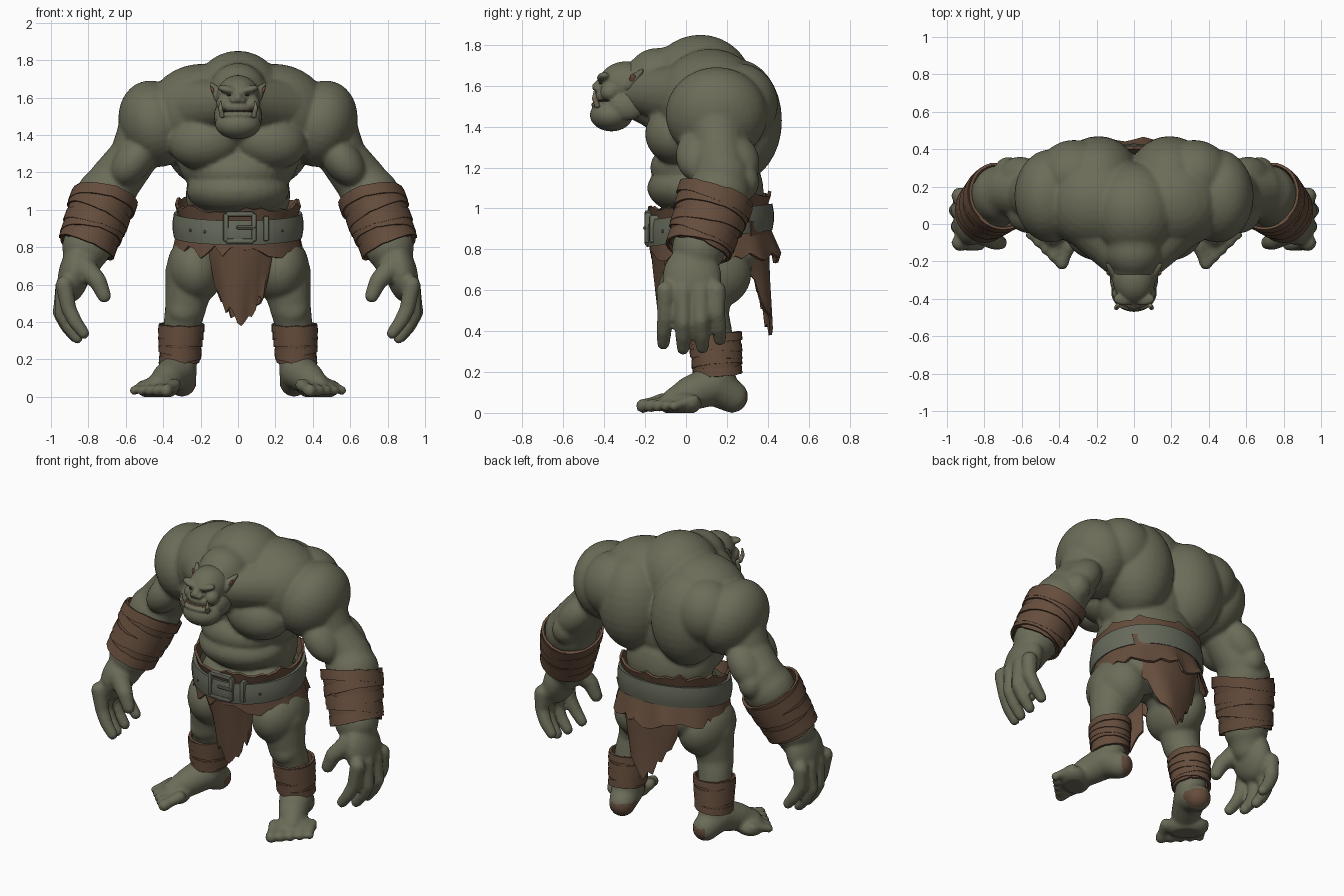
import bpy, bmesh, math, random
from mathutils import Vector, Matrix

random.seed(4)
if "Cube" in bpy.data.objects:
    bpy.data.objects.remove(bpy.data.objects["Cube"])


def material(name, color):
    mat = bpy.data.materials.new(name)
    mat.use_nodes = True
    mat.diffuse_color = (*color, 1)
    mat.node_tree.nodes["Principled BSDF"].inputs["Base Color"].default_value = (*color, 1)
    return mat


SKIN = material("olive skin", (.15, .15, .1))
LEATHER = material("brown leather", (.13, .074, .045))
BELT = material("grey green belt", (.13, .14, .102))
DARK = material("dark brown mouth", (.07, .045, .032))
TOOTH = material("dull ivory", (.19, .165, .115))
EAR = material("reddish inner ear", (.14, .07, .045))


def finish(name, bm, mats, modifiers=(), angle=40):
    """Turn a bmesh into an object, apply its modifiers and shade it."""
    mesh = bpy.data.meshes.new(name)
    bm.to_mesh(mesh)
    bm.free()
    ob = bpy.data.objects.new(name, mesh)
    bpy.context.collection.objects.link(ob)
    for mat in mats:
        mesh.materials.append(mat)
    for kind, settings in modifiers:
        mod = ob.modifiers.new(kind.lower(), kind)
        for key, value in settings.items():
            setattr(mod, key, value)
    bpy.ops.object.select_all(action='DESELECT')
    ob.select_set(True)
    bpy.context.view_layer.objects.active = ob
    if modifiers:
        bpy.ops.object.convert(target='MESH')
    bpy.ops.object.shade_smooth_by_angle(angle=math.radians(angle))
    return ob


MIRROR = ('MIRROR', {"use_mirror_merge": False})


def sculpt(voxel, smooth):
    return [MIRROR, ('REMESH', {"mode": 'VOXEL', "voxel_size": voxel}),
            ('SMOOTH', {"factor": .5, "iterations": smooth})]


def blob(bm, center, radii, turn=0, axis='Y'):
    matrix = (Matrix.Translation(center) @ Matrix.Rotation(math.radians(turn), 4, axis)
              @ Matrix.Diagonal((*radii, 1)))
    n = 16 if max(radii) > .1 else 8
    bmesh.ops.create_uvsphere(bm, u_segments=2 * n, v_segments=n, radius=1, matrix=matrix)


def limb(bm, *joints):
    """Spheres at the joints (x, y, z, radius), linked by tapered tubes."""
    for x, y, z, r in joints:
        blob(bm, (x, y, z), (r, r, r))
    for a, b in zip(joints, joints[1:]):
        p, q = Vector(a[:3]), Vector(b[:3])
        turn = (q - p).to_track_quat('Z', 'Y').to_matrix().to_4x4()
        bmesh.ops.create_cone(bm, cap_ends=True, segments=20, radius1=a[3], radius2=b[3],
                              depth=(q - p).length,
                              matrix=Matrix.Translation((p + q) / 2) @ turn)


def sheet(name, mat, nu, nv, f, closed=False, thick=.02, mirror=False):
    """Thick surface through the points f(column, u, v)."""
    bm = bmesh.new()
    cols = nu if closed else nu + 1
    grid = [[bm.verts.new(f(i, i / nu, j / nv)) for j in range(nv + 1)] for i in range(cols)]
    for i in range(nu):
        a, b = grid[i], grid[(i + 1) % cols]
        for j in range(nv):
            bm.faces.new((a[j], b[j], b[j + 1], a[j + 1]))
    mods = [('SOLIDIFY', {"thickness": thick, "offset": 0})]
    return finish(name, bm, [mat], mods + [MIRROR] * mirror)


# Torso: traps, shoulder blades, lats, shoulders, chest, belly, hips
body = bmesh.new()
blob(body, (0, .07, 1.59), (.25, .26, .26))
blob(body, (.2, .12, 1.53), (.29, .26, .25), 8)
blob(body, (.32, .26, 1.51), (.2, .19, .2), 15)
blob(body, (.19, .25, 1.43), (.22, .22, .3))
blob(body, (.445, .15, 1.46), (.19, .25, .235), 18)
blob(body, (.17, -.04, 1.365), (.2, .16, .15), 8)
blob(body, (0, .12, 1.3), (.33, .24, .28))
blob(body, (0, .03, 1.2), (.25, .205, .14))
blob(body, (0, .06, 1.1), (.275, .25, .14))
blob(body, (0, .16, 1.08), (.28, .22, .25))
blob(body, (0, .12, .88), (.3, .25, .16))
blob(body, (.13, .22, .78), (.15, .14, .14))

# Broad neck, throat and the muscles running down to the shoulders
limb(body, (0, .02, 1.62, .2), (0, -.14, 1.63, .155), (0, -.27, 1.585, .115))
limb(body, (0, -.05, 1.48, .15), (0, -.2, 1.53, .115))
limb(body, (.24, .02, 1.55, .16), (.04, -.2, 1.57, .115))

# Arm with biceps, triceps and elbow
limb(body, (.5, .15, 1.4, .15), (.56, .16, 1.28, .13), (.66, .18, 1.15, .14),
     (.71, .16, 1.07, .157), (.81, .06, .8, .13), (.84, .04, .7, .1))
blob(body, (.56, .07, 1.26), (.1, .12, .15), -38)
blob(body, (.61, .24, 1.22), (.1, .12, .16), -38)
blob(body, (.67, .28, 1.13), (.08, .08, .09))

# Hand: palm, four relaxed fingers, thumb
blob(body, (.875, .03, .66), (.085, .145, .16), -12)
for y, drop, bend in ((-.1, 0, .045), (-.013, .025, .01), (.073, .02, 0), (.15, -.02, .02)):
    limb(body, (.93, y, .6, .046), (.95 - bend, y, .47 - drop, .041),
         (.915 - bend, y * 1.08, .4 - drop, .038), (.87 - bend, y * 1.1, .34 - drop, .032))
limb(body, (.83, -.04, .7, .065), (.75, -.09, .62, .048), (.715, -.1, .54, .038))

# Leg: thigh, knee, shin, calf
limb(body, (.17, .1, .82, .15), (.25, .1, .66, .14), (.28, .1, .48, .11),
     (.3, .13, .38, .1), (.31, .15, .2, .092), (.31, .16, .12, .09))
blob(body, (.23, .11, .68), (.15, .21, .18), 8)
blob(body, (.29, .06, .46), (.085, .07, .08))

# Foot, splayed outwards, with five toes
limb(body, (.3, .225, .08, .08), (.325, .13, .135, .1),
     (.38, .02, .095, .085), (.43, -.06, .06, .062))
blob(body, (.43, -.03, .045), (.13, .09, .06), 40, 'Z')
for k in range(5):
    t = k / 4
    tip = Vector((.385 + .17 * t, -.21 + .15 * t, .034))
    base = tip + Vector((-.045, .1, .03))
    r = .036 - .01 * t
    limb(body, (*base, r), (*tip.lerp(base, .4), r * .85), (*tip, r))

skin = finish("body", body, [SKIN, LEATHER], sculpt(.0125, 4), 60)
for v in skin.data.vertices:
    v.co.z = max(v.co.z, 0)
for p in skin.data.polygons:  # worn heels
    c = p.center
    if c.z < .1 and c.y - (abs(c.x) - .29) > .245 and abs(c.x) < .4:
        p.material_index = 1

# Head: skull, brow, cheeks, nose, muzzle, heavy jaw, ears
head = bmesh.new()
blob(head, (0, -.29, 1.605), (.115, .14, .115))
blob(head, (.05, -.4, 1.64), (.062, .036, .022), -14)
blob(head, (.072, -.37, 1.57), (.045, .05, .045))
limb(head, (0, -.41, 1.63, .016), (0, -.435, 1.595, .025))
blob(head, (.024, -.43, 1.585), (.018, .02, .016))
blob(head, (0, -.375, 1.55), (.09, .07, .035))
blob(head, (0, -.365, 1.457), (.122, .105, .08))
blob(head, (0, -.42, 1.508), (.1, .045, .018))
blob(head, (.085, -.29, 1.5), (.045, .09, .07))
limb(head, (.1, -.28, 1.6, .028), (.115, -.25, 1.635, .026), (.145, -.215, 1.675, .009))
finish("head", head, [SKIN], sculpt(.007, 2), 60)

face = bmesh.new()
blob(face, (0, -.388, 1.528), (.095, .067, .008))
blob(face, (.045, -.413, 1.614), (.016, .012, .006))
finish("mouth_and_eyes", face, [DARK], [MIRROR])

ears = bmesh.new()
blob(ears, (.132, -.26, 1.632), (.009, .016, .03), 25)
finish("inner_ears", ears, [EAR], [MIRROR])

teeth = bmesh.new()
limb(teeth, (.085, -.435, 1.505, .014), (.094, -.448, 1.54, .012), (.092, -.446, 1.58, .004))
finish("tusks", teeth, [TOOTH], [MIRROR])


# Wrappings: a sleeve with tilted overlapping strips
def wraps(name, top, bottom, top_r, bottom_r, strips):
    top, bottom = Vector(top), Vector(bottom)
    axis = (bottom - top).normalized()
    side = Vector((0, 1, 0)).cross(axis).normalized()
    across = axis.cross(side)

    def ring(a, t, grow):
        r = Vector(top_r).lerp(Vector(bottom_r), t) * grow
        return top.lerp(bottom, t) + side * math.cos(a) * r.x + across * math.sin(a) * r.y

    rag = [random.uniform(-.02, .02) for _ in range(32)]
    sheet(name + "_sleeve", LEATHER, 32, 6, lambda i, u, v: ring(
        math.tau * u, v + rag[i % 32] * (1 - 2 * v), 1), True, .015, True)
    for k in range(strips):
        tilt, phase = random.uniform(.04, .09), random.uniform(0, math.tau)
        mid, half = (k + .5) / strips, .52 / strips
        sheet(f"{name}_strip_{k + 1}", LEATHER, 32, 3, lambda i, u, v: ring(
            math.tau * u, mid + half * (2 * v - 1) + tilt * math.sin(math.tau * u + phase)
            + rag[i % 32] * .5, 1.03 + .04 * v), True, .014, True)


wraps("forearm_wraps", (.715, .15, 1.065), (.81, .06, .8), (.167, .18), (.142, .148), 5)
wraps("shin_wraps", (.303, .14, .385), (.312, .155, .19), (.112, .122), (.099, .107), 5)


# Belt, ragged waistband and skirt follow one tilted waist ring
def waist(u, grow, z):
    a = math.tau * u
    y = .115 - (.285 + grow) * math.cos(a)
    return Vector(((.32 + grow) * math.sin(a), y, z + .14 * (y - .115)))


def skirt_point(i, u, v):
    back = (1 - math.cos(math.tau * u)) / 2
    flare = v * back * (.05 + .014 * math.sin(u * 70))
    return waist(u, flare, .88 - v * (.03 + .1 * back + low[i % N]))


N = 48
high = [random.uniform(0, .035) for _ in range(N)]
low = [random.choice((0, .025, .05)) + random.uniform(0, .02) for _ in range(N)]
sheet("waistband", LEATHER, N, 3, lambda i, u, v: waist(
    u, .022 * v - .012, .96 + v * (.06 + high[i % N])), True, .016)
sheet("belt", BELT, N, 3, lambda i, u, v: waist(
    u, .008 + .008 * math.sin(math.pi * v), .855 + .125 * v), True, .03)
sheet("skirt", LEATHER, N, 4, skirt_point, True, .016)


# Long torn flaps at front and back
def flap(name, width, top, depth, rise, y, lean, curve):
    rag = [random.uniform(-.04, .03) for _ in range(15)]

    def point(i, u, v):
        s = 2 * u - 1
        fall = depth * (1 - rise * abs(s) ** 1.2) + rag[i] * (abs(s) > .1)
        fold = .012 * math.sin(9 * u + 2 * v) * v
        return Vector((.015 + s * width * (1 - .3 * v), y + lean * v + curve * s * s + fold,
                       top - fall * v))
    sheet(name, LEATHER, 14, 8, point, thick=.016)


flap("front_flap", .19, .88, .5, .38, -.172, .06, .045)
flap("back_flap", .26, .94, .56, .5, .4, .01, -.09)

# Buckle frame, prong, strap loop and belt holes
buckle = bmesh.new()


def bar(x, z, w, h, y=-.185, d=.035):
    matrix = Matrix.Translation((x, y, z)) @ Matrix.Diagonal((w, d, h, 1))
    bmesh.ops.create_cube(buckle, size=1, matrix=matrix)


for s in (-1, 1):
    bar(.01 + s * .075, .905, .028, .15)
    bar(.01, .905 + s * .072, .15, .028)
bar(.045, .905, .11, .02, -.2, .02)
bar(.15, .9, .03, .135, -.15, .06)
finish("buckle", buckle, [BELT], [('BEVEL', {"width": .01, "segments": 2})])

holes = bmesh.new()
for u in (-.13, -.085, .12):
    blob(holes, waist(u, .026, .92), (.009, .009, .009))
finish("belt_holes", holes, [DARK])
